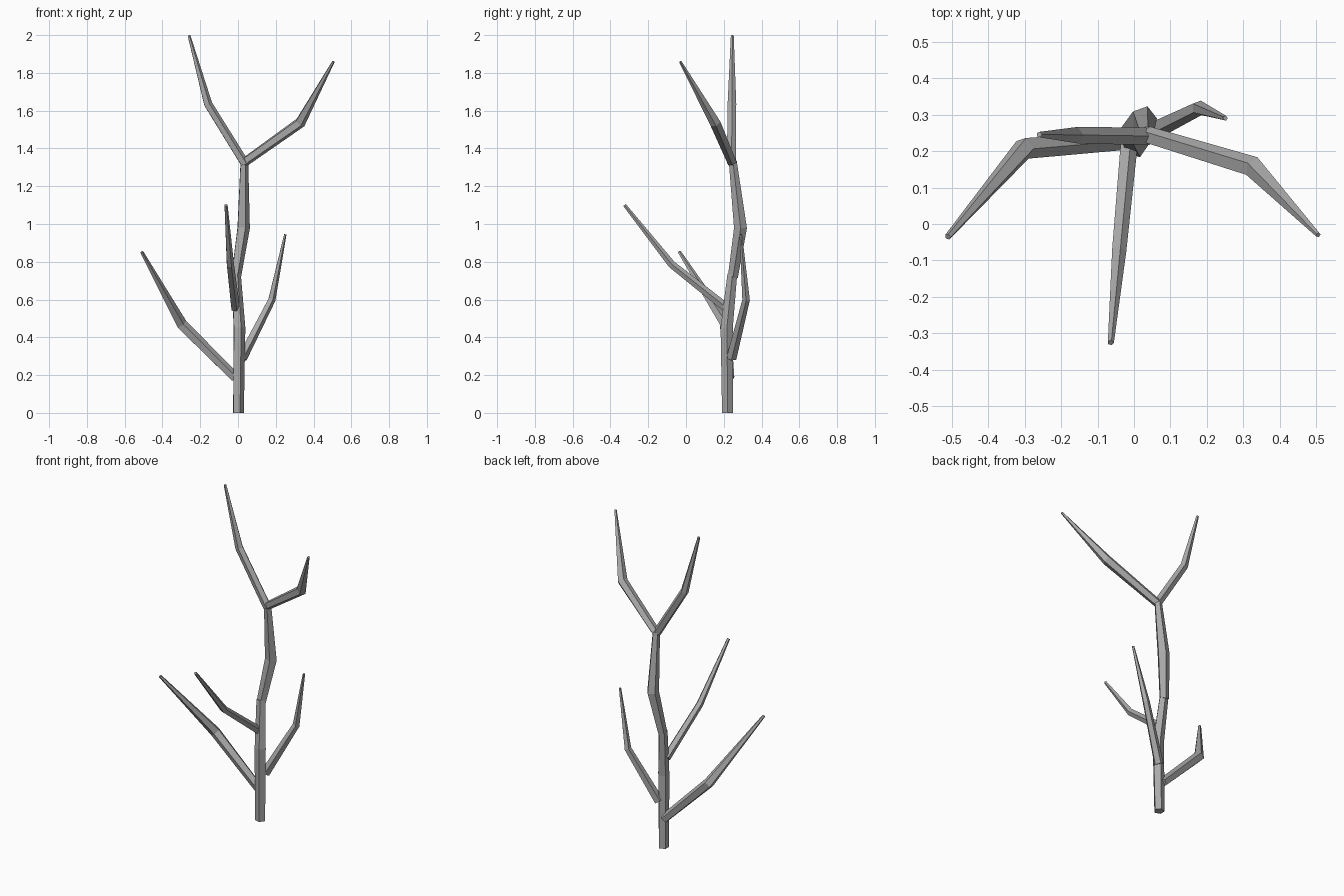
import bpy
import bmesh
from math import radians, cos, sin, tau
from mathutils import Vector

cube = bpy.data.objects.get("Cube")
if cube:
    bpy.data.objects.remove(cube, do_unlink=True)

# Single bark colour
bark = bpy.data.materials.new("grey bark")
bark.use_nodes = True
colour = (0.4, 0.4, 0.4, 1)
bark.diffuse_color = colour
bark.node_tree.nodes["Principled BSDF"].inputs["Base Color"].default_value = colour

SIDES = 5


def limb(name, path, radii, phase=-70):
    """Tapered five-sided tube along a path, with flat caps."""
    points = [Vector(p) for p in path]
    bm = bmesh.new()
    rings = []
    for i, (point, radius) in enumerate(zip(points, radii)):
        steps = []
        if i > 0:
            steps.append((point - points[i - 1]).normalized())
        if i < len(points) - 1:
            steps.append((points[i + 1] - point).normalized())
        tangent = sum(steps, Vector()).normalized()
        turn = Vector((0, 0, 1)).rotation_difference(tangent)
        ring = []
        for k in range(SIDES):
            a = radians(phase) + tau * k / SIDES
            ring.append(bm.verts.new(point + turn @ Vector((cos(a), sin(a), 0)) * radius))
        rings.append(ring)
    for low, high in zip(rings, rings[1:]):
        for k in range(SIDES):
            n = (k + 1) % SIDES
            bm.faces.new((low[k], low[n], high[n], high[k]))
    bm.faces.new(rings[0][::-1])
    bm.faces.new(rings[-1])
    mesh = bpy.data.meshes.new(name)
    bm.to_mesh(mesh)
    bm.free()
    mesh.materials.append(bark)
    obj = bpy.data.objects.new(name, mesh)
    bpy.context.collection.objects.link(obj)
    return obj


# Trunk in two overlapping lengths
limb("lower_trunk", [(0, 0.22, 0), (0.005, 0.215, 0.45), (-0.012, 0.245, 0.735)],
     [0.031, 0.034, 0.027])
limb("upper_trunk", [(-0.012, 0.248, 0.72), (0.027, 0.288, 0.98), (0.032, 0.247, 1.335)],
     [0.028, 0.036, 0.022])

# Forked crown
limb("crown_branch_right", [(0.035, 0.24, 1.32), (-0.16, 0.243, 1.635), (-0.26, 0.245, 1.998)],
     [0.025, 0.024, 0.008])
limb("crown_branch_left", [(0.03, 0.245, 1.325), (0.328, 0.155, 1.536), (0.505, -0.03, 1.86)],
     [0.025, 0.03, 0.007])

# Side branches
limb("low_branch_right", [(-0.015, 0.23, 0.185), (-0.3, 0.208, 0.47), (-0.51, -0.035, 0.852)],
     [0.027, 0.031, 0.009])
limb("low_branch_left", [(0.02, 0.24, 0.29), (0.178, 0.318, 0.6), (0.25, 0.29, 0.945)],
     [0.028, 0.021, 0.007])
limb("front_branch", [(-0.015, 0.215, 0.555), (-0.042, -0.075, 0.785), (-0.064, -0.325, 1.1)],
     [0.025, 0.021, 0.009])
